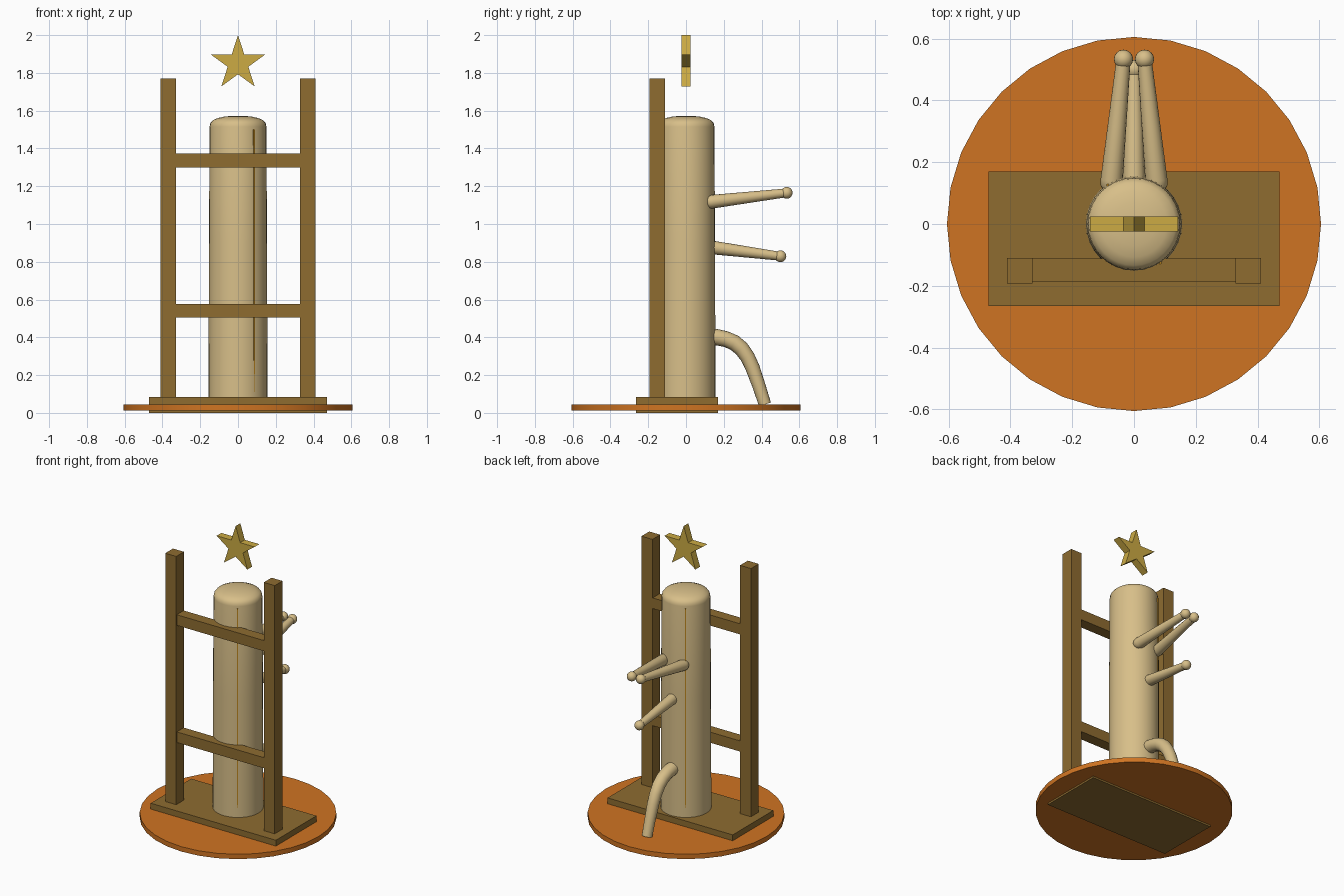
import bpy, bmesh, math
from mathutils import Vector

if "Cube" in bpy.data.objects:
    bpy.data.objects.remove(bpy.data.objects["Cube"])


def material(name, rgb):
    lin = [(c / 255 / 12.92) if c < 11 else ((c / 255 + 0.055) / 1.055) ** 2.4 for c in rgb]
    m = bpy.data.materials.new(name)
    m.diffuse_color = (*lin, 1)
    m.use_nodes = True
    m.node_tree.nodes["Principled BSDF"].inputs["Base Color"].default_value = m.diffuse_color
    return m


TAN = material("pale wood", (216, 191, 137))
BROWN = material("dark wood", (142, 108, 48))
ORANGE = material("orange base", (207, 116, 34))
GOLD = material("gold", (204, 171, 68))
SEAM = material("amber seam", (190, 135, 30))


def finish(name, bm, mat, smooth=None):
    bmesh.ops.recalc_face_normals(bm, faces=bm.faces)
    me = bpy.data.meshes.new(name)
    bm.to_mesh(me)
    bm.free()
    me.materials.append(mat)
    ob = bpy.data.objects.new(name, me)
    bpy.context.collection.objects.link(ob)
    if smooth:
        bpy.ops.object.select_all(action='DESELECT')
        ob.select_set(True)
        bpy.context.view_layer.objects.active = ob
        bpy.ops.object.shade_smooth_by_angle(angle=math.radians(smooth))
    return ob


def box(name, lo, hi, mat):
    bm = bmesh.new()
    bmesh.ops.create_cube(bm, size=1)
    for v in bm.verts:
        v.co = [lo[i] + (v.co[i] + 0.5) * (hi[i] - lo[i]) for i in range(3)]
    return finish(name, bm, mat)


def tube(name, path, radii, mat, sides=16, smooth=40):
    """Rings of given radii swept along a path, closed at both ends."""
    bm = bmesh.new()
    pts = [Vector(p) for p in path]
    rings = []
    for i, p in enumerate(pts):
        t = (pts[min(i + 1, len(pts) - 1)] - pts[max(i - 1, 0)]).normalized()
        u = t.cross(Vector((1, 0, 0))).normalized()
        w = t.cross(u)
        rings.append([bm.verts.new(p + radii[i] * (math.cos(a) * u + math.sin(a) * w))
                      for a in (2 * math.pi * k / sides for k in range(sides))])
    for a, b in zip(rings, rings[1:]):
        for k in range(sides):
            n = (k + 1) % sides
            bm.faces.new((a[k], a[n], b[n], b[k]))
    bm.faces.new(rings[0])
    bm.faces.new(rings[-1])
    return finish(name, bm, mat, smooth)


def ball(name, centre, r, mat):
    bm = bmesh.new()
    bmesh.ops.create_uvsphere(bm, u_segments=16, v_segments=10, radius=r)
    bmesh.ops.translate(bm, verts=bm.verts, vec=centre)
    return finish(name, bm, mat, 60)


# round floor disc and rectangular plinth
tube("floor_disc", [(0, 0, 0.012), (0, 0, 0.045)], [0.605, 0.605], ORANGE, 32, 20)
box("plinth", (-0.47, -0.265, 0), (0.47, 0.17, 0.085), BROWN)

# rear frame: two posts and two rails
for s, side in ((-1, "left"), (1, "right")):
    box("post_" + side, (s * 0.37 - 0.041, -0.193, 0.08), (s * 0.37 + 0.041, -0.11, 1.77), BROWN)
for z, level in ((0.505, "lower"), (1.3, "upper")):
    box("rail_" + level, (-0.335, -0.187, z), (0.335, -0.112, z + 0.072), BROWN)

# trunk with a shallow domed top
tube("trunk", [(0, 0, z) for z in (0.003, 0.9, 1.515, 1.533, 1.549, 1.561, 1.569, 1.573)],
     [0.156, 0.154, 0.15, 0.147, 0.134, 0.107, 0.07, 0.025], TAN, 32, 40)

# thin vertical seams on two opposite sides of the trunk
for ang, name in ((-56, "front_seam"), (124, "rear_seam")):
    a = math.radians(ang)
    seam = box(name, (0.147, -0.004, 0.09), (0.1555, 0.004, 1.5), SEAM)
    seam.rotation_euler = (0, 0, a)


# arms: tapered rounded pegs with a ball at the tip
def arm(name, base, tip, r0, r1):
    base, tip = Vector(base), Vector(tip)
    fr = (0, 0.015, 0.045, 0.09, 0.5, 1)
    rr = (0.3 * r0, 0.72 * r0, 0.95 * r0, r0, 0.55 * r0 + 0.45 * r1, r1)
    tube(name, [base.lerp(tip, f) for f in fr], rr, TAN, 16, 60)
    ball(name + "_tip", tip, 0.031, TAN)


arm("arm_left", (-0.076, 0.103, 1.114), (-0.034, 0.533, 1.165), 0.036, 0.023)
arm("arm_right", (0.076, 0.103, 1.114), (0.034, 0.533, 1.165), 0.036, 0.023)
arm("arm_middle", (0, 0.105, 0.88), (0, 0.5, 0.829), 0.036, 0.023)

# bent leg
leg = [(0.1, 0.405), (0.16, 0.401), (0.21, 0.391), (0.255, 0.372), (0.293, 0.341),
       (0.325, 0.297), (0.352, 0.24), (0.385, 0.147), (0.418, 0.045)]
tube("leg", [(0, y, z) for y, z in leg],
     [0.043, 0.043, 0.042, 0.042, 0.041, 0.039, 0.038, 0.035, 0.033], TAN, 16, 50)

# five-pointed star floating over the trunk
bm = bmesh.new()
pts = []
for k in range(10):
    r = 0.15 if k % 2 == 0 else 0.0573
    a = math.pi * k / 5
    pts.append(bm.verts.new((r * math.sin(a), -0.025, 1.85 + r * math.cos(a))))
face = bm.faces.new(pts)
ext = bmesh.ops.extrude_face_region(bm, geom=[face], use_keep_orig=True)
bmesh.ops.translate(bm, verts=[g for g in ext["geom"] if isinstance(g, bmesh.types.BMVert)],
                    vec=(0, 0.05, 0))
finish("star", bm, GOLD)
